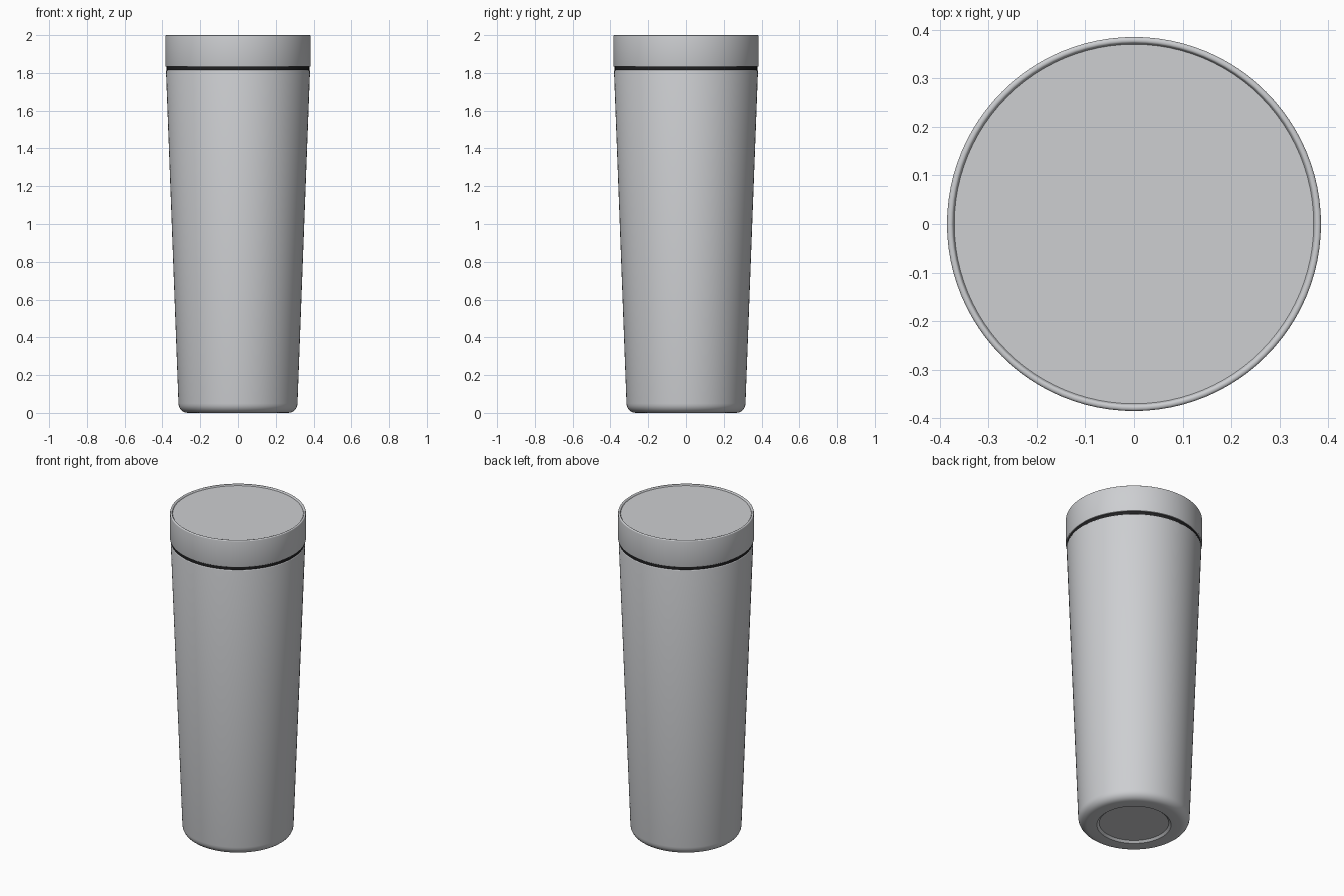
import bpy, bmesh, math
from mathutils import Matrix, Vector

cube = bpy.data.objects.get("Cube")
if cube:
    bpy.data.objects.remove(cube, do_unlink=True)

SIDES = 96


def material(name, color):
    mat = bpy.data.materials.new(name)
    mat.use_nodes = True
    mat.diffuse_color = color
    bsdf = mat.node_tree.nodes["Principled BSDF"]
    bsdf.inputs["Base Color"].default_value = color
    bsdf.inputs["Roughness"].default_value = 0.5
    return mat


def arc(cx, cz, r, start, end, steps=6):
    """Points on a circular fillet, angles in degrees."""
    angles = [math.radians(start + (end - start) * i / steps) for i in range(steps + 1)]
    return [(cx + r * math.cos(a), cz + r * math.sin(a)) for a in angles]


def lathe(name, profile, mat):
    """Spin a (radius, height) profile around the z axis."""
    bm = bmesh.new()
    verts = [bm.verts.new((r, 0, z)) for r, z in profile]
    edges = [bm.edges.new(pair) for pair in zip(verts, verts[1:])]
    bmesh.ops.spin(bm, geom=verts + edges, axis=(0, 0, 1), cent=(0, 0, 0),
                   angle=math.tau, steps=SIDES, use_duplicate=False)
    bmesh.ops.remove_doubles(bm, verts=bm.verts, dist=0.0001)
    bmesh.ops.recalc_face_normals(bm, faces=bm.faces)
    mesh = bpy.data.meshes.new(name)
    bm.to_mesh(mesh)
    bm.free()
    mesh.materials.append(mat)
    obj = bpy.data.objects.new(name, mesh)
    bpy.context.collection.objects.link(obj)
    bpy.ops.object.select_all(action="DESELECT")
    obj.select_set(True)
    bpy.context.view_layer.objects.active = obj
    bpy.ops.object.shade_smooth_by_angle(angle=math.radians(35))
    return obj


gray = material("light gray", (0.61, 0.62, 0.64, 1))
black = material("black seal", (0.015, 0.015, 0.016, 1))

# Tapered body with a rounded foot and a shallow recess underneath
body = [(0, 0.012), (0.197, 0.012), (0.21, 0)]
body += arc(0.265, 0.05, 0.05, -90, 0)
body += arc(0.375, 1.809, 0.006, 0, 90, 3)
body += [(0.36, 1.815), (0, 1.815)]
lathe("tumbler_body", body, gray)

# Dark seal in the gap between body and lid
lathe("seal_ring", [(0, 1.81), (0.378, 1.81), (0.378, 1.838), (0, 1.838)], black)

# Lid with a thin rounded rim around a slightly sunken top
lid = [(0, 1.833), (0.38, 1.833)]
lid += arc(0.381, 1.837, 0.004, -90, 0, 3)
lid += arc(0.379, 1.994, 0.006, 0, 90, 4)
lid += arc(0.377, 1.995, 0.005, 90, 180, 3)
lid += [(0.37, 1.992), (0, 1.992)]
lathe("lid", lid, gray)
